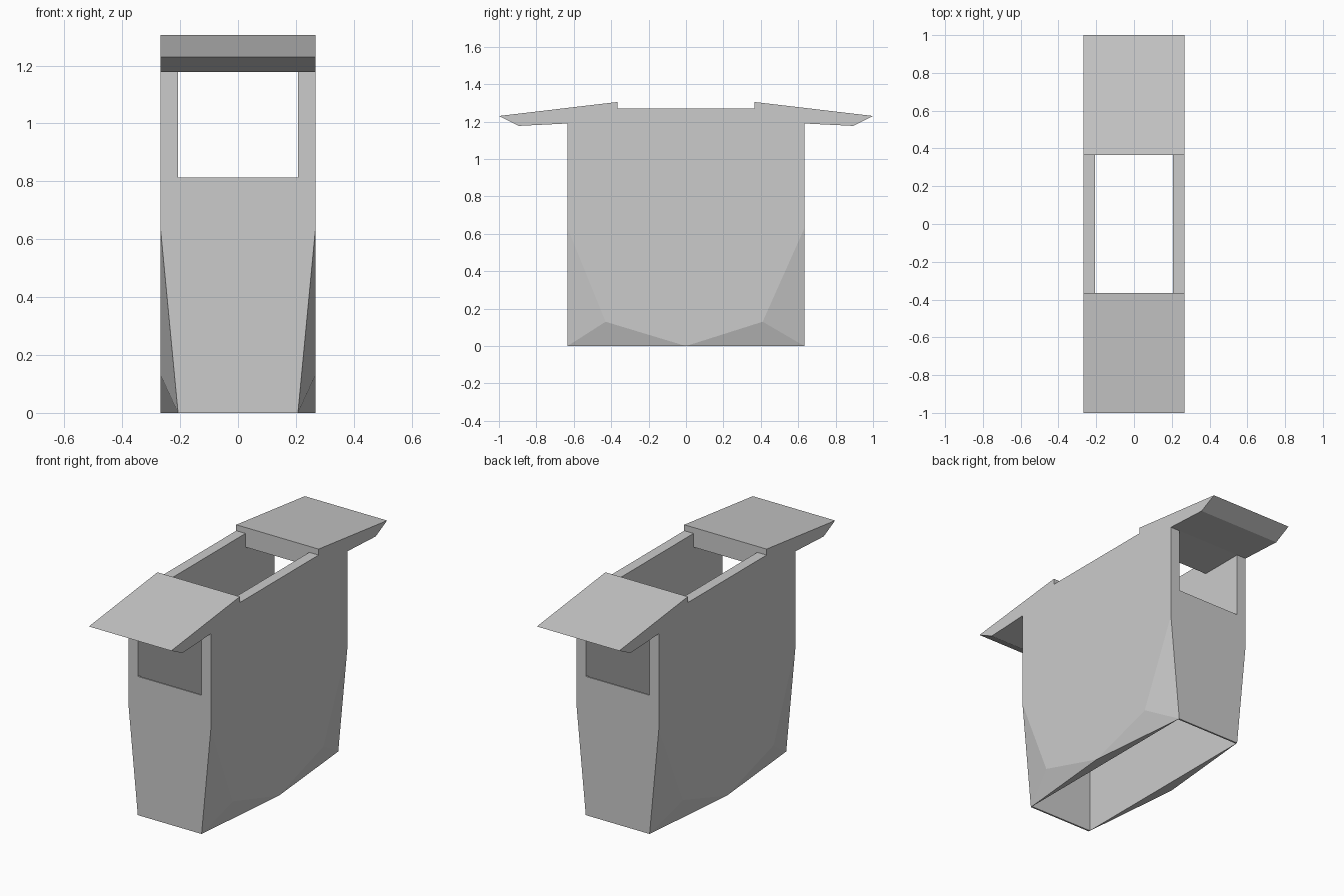
import bpy, bmesh

if "Cube" in bpy.data.objects:
    bpy.data.objects.remove(bpy.data.objects["Cube"])

OUT, INN, Y, TOP = 0.267, 0.207, 0.633, 1.27


def make_object(name, verts, faces):
    mesh = bpy.data.meshes.new(name)
    bm = bmesh.new()
    vs = [bm.verts.new(v) for v in verts]
    for f in faces:
        bm.faces.new([vs[i] for i in f])
    bmesh.ops.recalc_face_normals(bm, faces=bm.faces)
    bm.to_mesh(mesh)
    bm.free()
    obj = bpy.data.objects.new(name, mesh)
    bpy.context.collection.objects.link(obj)
    return obj


def side_panel(name, s):
    # Outer face outline in (y, z), with cut-away lower corners
    outer = [(-Y, TOP), (-Y, 0.63), (-0.43, 0.13), (0, 0),
             (0.41, 0.13), (Y, 0.63), (Y, TOP)]
    inner = [(-Y, TOP), (-Y, 0), (Y, 0), (Y, TOP)]
    verts = [(s * OUT, y, z) for y, z in outer] + [(s * INN, y, z) for y, z in inner]
    faces = [range(7), (7, 8, 9, 10),               # outer and inner faces
             (0, 1, 8, 7), (6, 5, 9, 10), (0, 6, 10, 7),  # ends and top
             (1, 2, 8), (2, 3, 8), (5, 4, 9), (4, 3, 9),  # corner facets
             (3, 8, 9)]                             # underside
    return make_object(name, verts, faces)


def extrude_profile(name, profile, half_width):
    # Extrude a (y, z) outline along x
    n = len(profile)
    verts = [(x, y, z) for x in (-half_width, half_width) for y, z in profile]
    faces = [range(n), range(n, 2 * n)]
    faces += [(i, (i + 1) % n, (i + 1) % n + n, i + n) for i in range(n)]
    return make_object(name, verts, faces)


# Side walls
for label, s in (("left", -1), ("right", 1)):
    side_panel(label + "_side_wall", s)

# Thin end walls below the openings, and overhanging sloped canopies
for label, s in (("front", -1), ("back", 1)):
    wall = [(0.623, 0), (Y, 0), (Y, 0.813), (0.623, 0.813)]
    extrude_profile(label + "_wall", [(s * y, z) for y, z in wall], INN)
    roof = [(1.0, 1.23), (0.365, 1.305), (0.365, 1.19), (Y, 1.19), (0.895, 1.177)]
    extrude_profile(label + "_canopy", [(s * y, z) for y, z in roof], OUT)
